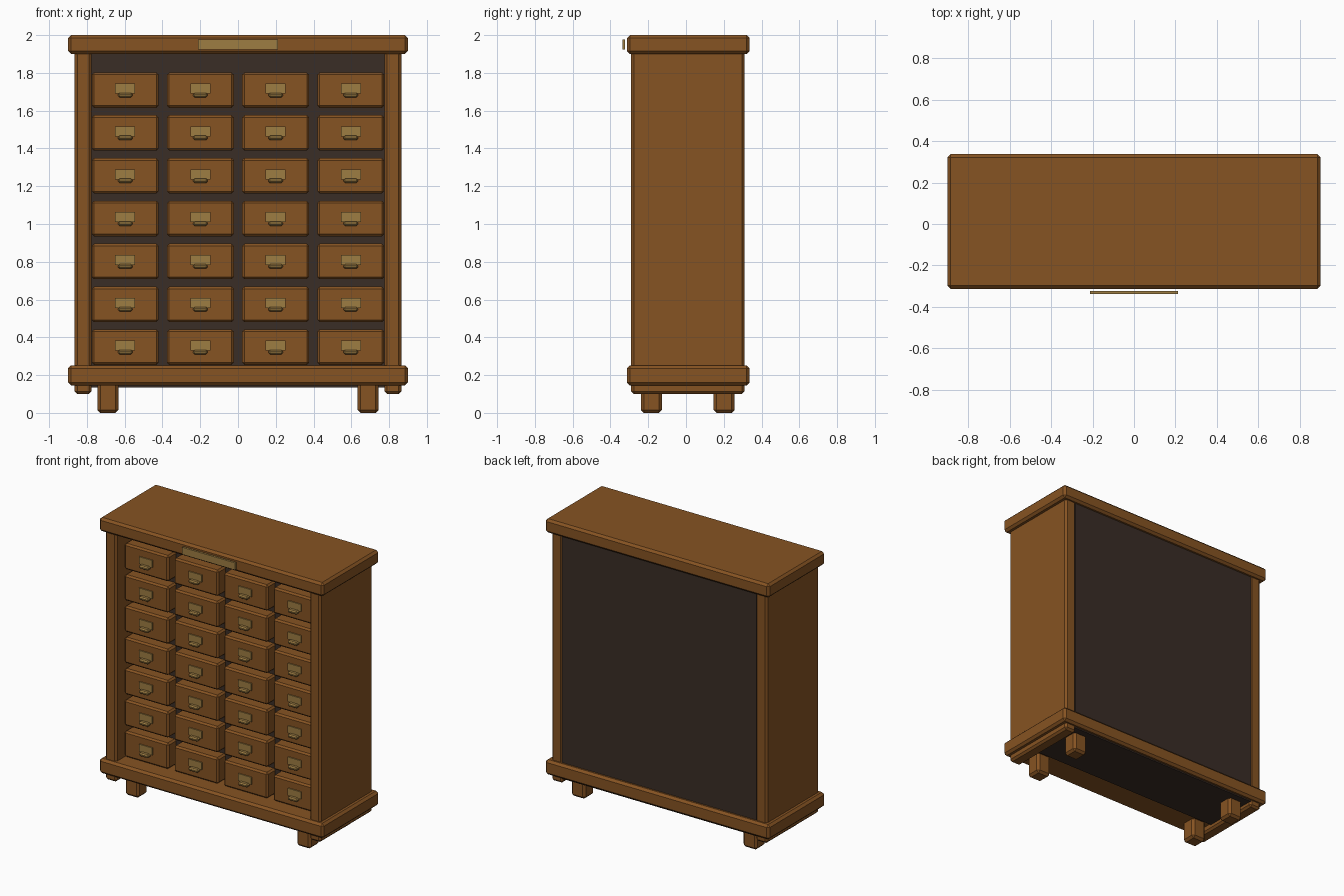
import bpy

if "Cube" in bpy.data.objects:
    bpy.data.objects.remove(bpy.data.objects["Cube"])


def material(name, colour):
    m = bpy.data.materials.new(name)
    m.diffuse_color = (*colour, 1)
    m.use_nodes = True
    m.node_tree.nodes["Principled BSDF"].inputs["Base Color"].default_value = m.diffuse_color
    return m


wood = material("brown wood", (0.24, 0.087, 0.016))
dark = material("dark wood", (0.042, 0.026, 0.019))
brass = material("brass", (0.34, 0.205, 0.055))


def box(name, lo, hi, mat, chamfer=0.0):
    """Axis-aligned box between two corners, with an optional flat chamfer."""
    centre = [(a + b) / 2 for a, b in zip(lo, hi)]
    bpy.ops.mesh.primitive_cube_add(size=1, location=centre)
    ob = bpy.context.object
    ob.name = name
    ob.scale = [b - a for a, b in zip(lo, hi)]
    bpy.ops.object.transform_apply(location=False, rotation=False, scale=True)
    ob.data.materials.append(mat)
    if chamfer:
        bev = ob.modifiers.new("chamfer", 'BEVEL')
        bev.width = chamfer
        bev.segments = 1
    return ob


# Cabinet body
box("carcass", (-0.78, -0.11, 0.135), (0.78, 0.308, 1.92), dark)
box("top_board", (-0.9, -0.313, 1.9), (0.9, 0.337, 2.0), wood, 0.016)
box("base_board", (-0.9, -0.313, 0.145), (0.9, 0.337, 0.252), wood, 0.016)

# Side panels and feet, mirrored left and right
for side, s in (("left", -1), ("right", 1)):
    x0, x1 = sorted((s * 0.775, s * 0.865))
    box(f"{side}_side_panel", (x0, -0.29, 0.1), (x1, 0.31, 1.93), wood, 0.014)
    for end, y in (("front", -0.183), ("back", 0.202)):
        x = s * 0.689
        box(f"{end}_{side}_foot", (x - 0.056, y - 0.056, 0),
            (x + 0.056, y + 0.056, 0.16), wood, 0.016)

# Grid of drawers, each with a label plate and a pull
for row in range(7):
    z = 0.348 + row * 0.2268
    for col in range(4):
        x = (col - 1.5) * 0.398
        tag = f"{row + 1}_{col + 1}"
        box(f"drawer_{tag}", (x - 0.177, -0.2, z - 0.094),
            (x + 0.177, -0.09, z + 0.094), wood, 0.012)
        box(f"label_plate_{tag}", (x - 0.053, -0.208, z - 0.019),
            (x + 0.053, -0.198, z + 0.034), brass)
        box(f"pull_{tag}", (x - 0.038, -0.235, z - 0.038),
            (x + 0.038, -0.198, z - 0.014), brass, 0.008)

# Name plate standing just clear of the top board
box("front_plate", (-0.213, -0.337, 1.925), (0.213, -0.322, 1.977), brass)
